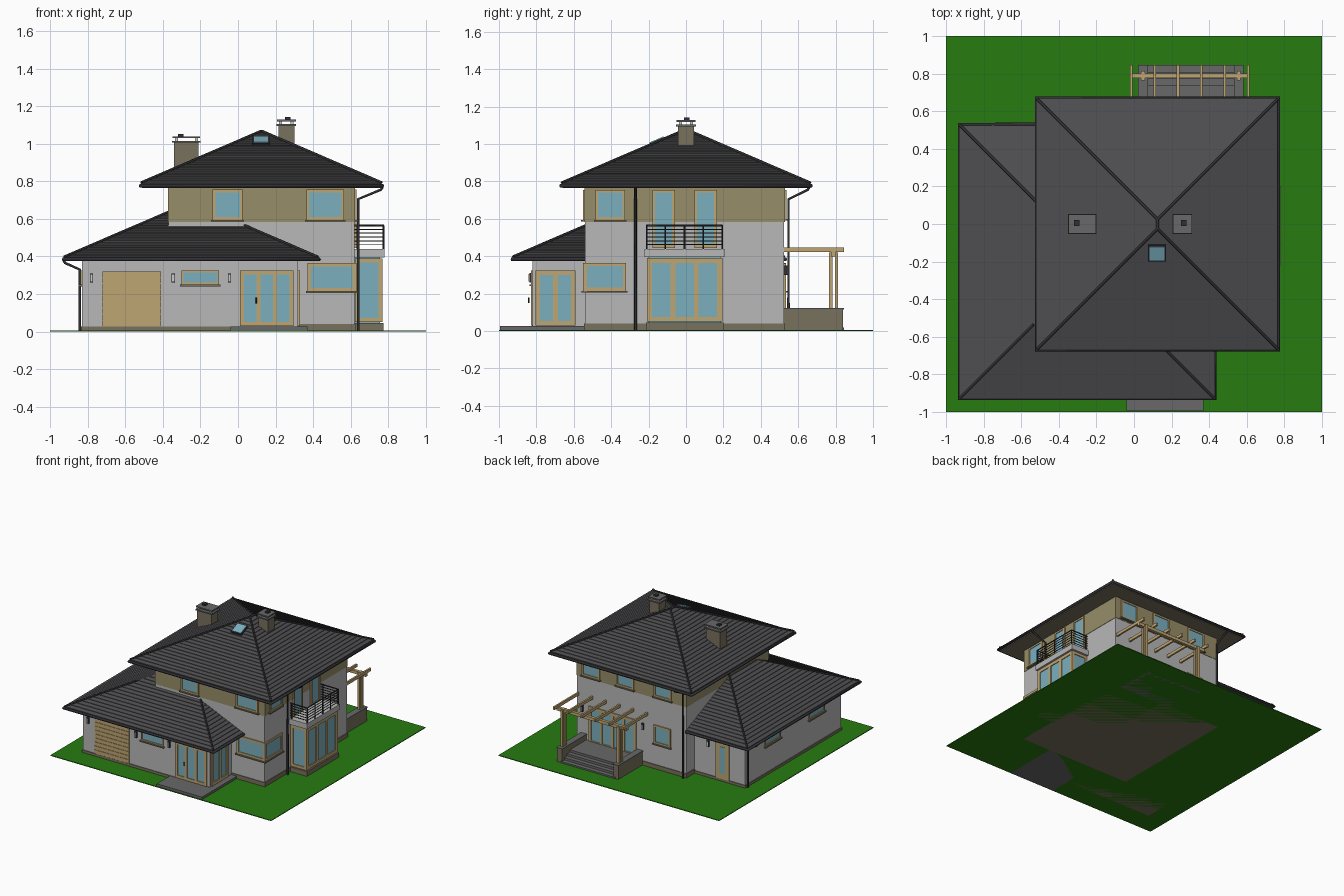
import bpy, bmesh

if "Cube" in bpy.data.objects:
    bpy.data.objects.remove(bpy.data.objects["Cube"])

MATS = {}
for key, col in dict(grass=(.02, .2, .005), tile=(.075, .075, .08), plinth=(.19, .165, .11),
                     olive=(.31, .27, .14), wood=(.52, .38, .17), glass=(.2, .43, .52),
                     dark=(.03, .03, .035), paving=(.14, .14, .14), wall=(.48, .48, .48)).items():
    MATS[key] = bpy.data.materials.new(key)
    MATS[key].diffuse_color = (*col, 1)


def finish(name, data, mat):
    ob = bpy.data.objects.new(name, data)
    bpy.context.collection.objects.link(ob)
    if mat:
        data.materials.append(MATS[mat])
    return ob


def box(name, x0, x1, y0, y1, z0, z1, mat=None):
    bm = bmesh.new()
    bmesh.ops.create_cube(bm, size=1)
    for v in bm.verts:
        v.co = ((x0 + x1) / 2 + v.co.x * (x1 - x0), (y0 + y1) / 2 + v.co.y * (y1 - y0),
                (z0 + z1) / 2 + v.co.z * (z1 - z0))
    me = bpy.data.meshes.new(name)
    bm.to_mesh(me)
    bm.free()
    return finish(name, me, mat)


def tube(name, pts, r, mat="dark", closed=False):
    cu = bpy.data.curves.new(name, 'CURVE')
    cu.dimensions, cu.bevel_depth, cu.bevel_resolution = '3D', r, 1
    cu.use_fill_caps = True
    sp = cu.splines.new('POLY')
    sp.points.add(len(pts) - 1)
    for p, co in zip(sp.points, pts):
        p.co = (*co, 1)
    sp.use_cyclic_u = closed
    return finish(name, cu, mat)


def on_wall(name, side, pos, a0, a1, z0, z1, out, mat, inn=.01):
    """Box lying on a wall; side is the axis and direction the wall faces."""
    s = -1 if side[0] == '-' else 1
    d0, d1 = sorted((pos - s * inn, pos + s * out))
    if side[1] == 'y':
        return box(name, a0, a1, d0, d1, z0, z1, mat)
    return box(name, d0, d1, a0, a1, z0, z1, mat)


def window(name, side, pos, a0, a1, z0, z1, panes=1, b=.014, sill=True):
    on_wall(name + "_glass", side, pos, a0 + b / 2, a1 - b / 2, z0 + b / 2, z1 - b / 2, .003, "glass")
    for i, z in enumerate((z0, z1 - b)):
        on_wall(f"{name}_rail_{i}", side, pos, a0, a1, z, z + b, .009, "wood")
    for i in range(panes + 1):
        a = a0 + (a1 - a0 - b) * i / panes
        on_wall(f"{name}_stile_{i}", side, pos, a, a + b, z0, z1, .009, "wood")
    if sill:
        on_wall(name + "_sill", side, pos, a0 - .008, a1 + .008, z0 - .01, z0, .018, "plinth")


def lamp(name, side, pos, a, z):
    on_wall(name + "_case", side, pos, a - .009, a + .009, z, z + .05, .018, "dark")
    on_wall(name + "_light", side, pos, a - .006, a + .006, z + .006, z + .044, .021, None)


SLOPE = .43


def hip_roof(name, x0, x1, y0, y1, z, courses):
    """Hipped roof with overlapping tile courses."""
    half = min(x1 - x0, y1 - y0) / 2
    rings = [(0, z - .018)]
    for k in range(courses):
        d0, d1 = half * .985 * k / courses, half * .985 * (k + 1) / courses
        rings += [(d0, z + SLOPE * d0 + .004), (d1, z + SLOPE * d1)]
    bm = bmesh.new()
    loops = [[bm.verts.new(p) for p in ((x0 + d, y0 + d, h), (x1 - d, y0 + d, h),
                                        (x1 - d, y1 - d, h), (x0 + d, y1 - d, h))] for d, h in rings]
    for a, b in zip(loops, loops[1:]):
        for i in range(4):
            j = (i + 1) % 4
            bm.faces.new((a[i], a[j], b[j], b[i]))
    bm.faces.new(loops[-1])
    bm.faces.new(loops[0][::-1])
    me = bpy.data.meshes.new(name)
    bm.to_mesh(me)
    bm.free()
    return finish(name, me, "tile")


def hip_cap(name, x, y, z, sx, sy, run):
    tube(name, [(x, y, z + .005), (x + sx * run, y + sy * run, z + .005 + SLOPE * run)], .007)


# Ground, entrance step
box("lawn", -1, 1, -1, 1, 0, .006, "grass")
box("entrance_step", -.04, .37, -.995, -.53, 0, .026, "paving")

# Wall volumes with plinths
box("main_plinth", -.375, .625, -.545, .53, 0, .04, "plinth")
box("main_walls", -.37, .62, -.54, .525, .03, .585, "wall")
box("upper_band", -.373, .623, -.543, .528, .583, .775, "olive")
box("garage_plinth", -.835, .32, -.825, .425, 0, .027, "plinth")
box("garage_walls", -.83, .32, -.82, .42, .02, .385, "wall")

# Roofs, soffits and hip caps
hip_roof("main_roof", -.515, .765, -.665, .665, .788, 22)
box("main_soffit", -.51, .76, -.66, .66, .764, .772, "plinth")
low = hip_roof("lower_roof", -.925, .425, -.925, .525, .393, 22)
cutter = box("roof_cutter", -.362, .7, -.532, .7, .2, 1)
cutter.hide_render = True
cutter.hide_viewport = True
cut = low.modifiers.new("cut", 'BOOLEAN')
cut.operation, cut.object, cut.solver = 'DIFFERENCE', cutter, 'EXACT'
for sx in (-1, 1):
    for sy in (-1, 1):
        hip_cap("main_hip_cap", .125 - sx * .64, sy * -.665, .788, sx, sy, .64)
tube("main_ridge_cap", [(.125, -.03, 1.066), (.125, .03, 1.066)], .009)
hip_cap("lower_hip_cap_front_left", -.925, -.925, .393, 1, 1, .39)
hip_cap("lower_hip_cap_back_left", -.925, .525, .393, 1, -1, .56)
hip_cap("lower_hip_cap_front_right", .425, -.925, .393, -1, 1, .39)

# Gutters and downpipes
tube("main_gutter", [(-.52, -.67, .776), (.77, -.67, .776), (.77, .67, .776), (-.52, .67, .776)], .011, closed=True)
tube("lower_gutter", [(-.37, .53, .384), (-.93, .53, .384), (-.93, -.93, .384), (.43, -.93, .384),
                      (.43, -.54, .384)], .011)
tube("downpipe_right", [(.77, -.27, .77), (.76, -.27, .755), (.64, -.27, .705), (.64, -.27, 0)], .008)
tube("downpipe_back", [(-.355, .66, .77), (-.355, .65, .755), (-.355, .548, .705), (-.355, .548, 0)], .008)
tube("downpipe_garage", [(-.93, .40, .38), (-.92, .40, .365), (-.842, .40, .33), (-.842, .40, 0)], .008)

# Chimneys
for n, x0, x1, zt in (("left", -.34, -.21, 1.005), ("right", .215, .3, 1.095)):
    box(f"chimney_{n}", x0, x1, -.043, .043, .8, zt, "plinth")
    box(f"chimney_{n}_collar", x0 - .01, x1 + .01, -.053, .053, zt, zt + .01, "paving")
    for cx in (x0 + .012, x1 - .012):
        for cy in (-.03, .03):
            box(f"chimney_{n}_post", cx - .008, cx + .008, cy - .008, cy + .008, zt + .01, zt + .026)
    box(f"chimney_{n}_cap", x0 - .008, x1 + .008, -.05, .05, zt + .024, zt + .034, "paving")
    c = x0 + .035 if n == "left" else x1 - .035
    box(f"chimney_{n}_vent", c - .014, c + .014, -.01, .02, zt + .034, zt + .046, "dark")

# Skylight
for n, m, w, t in (("frame", "dark", .048, .012), ("pane", "glass", .04, .017)):
    sk = box("skylight_" + n, -w, w, -w, w, -.01, t, m)
    sk.location = (.122, -.152, .788 + SLOPE * (.665 - .152))
    sk.rotation_euler.x = .406

# Front openings
on_wall("garage_door", '-y', -.82, -.72, -.41, .027, .32, .004, "wood")
for i in range(9):
    z = .03 + i * .0325
    on_wall(f"garage_door_plank_{i}", '-y', -.82, -.72, -.41, z, z + .029, .008, "wood")
window("garage_window", '-y', -.82, -.30, -.10, .25, .325, b=.01)
for i, x in enumerate((-.78, -.345, -.045)):
    lamp(f"front_lamp_{i}", '-y', -.82, x, .26)
window("entrance_front", '-y', -.82, .01, .295, .03, .325, 3, .022, False)
window("entrance_side", '+x', .32, -.805, -.59, .03, .325, 2, .025, False)
tube("door_handle", [(.097, -.84, .15), (.097, -.84, .18)], .004)
window("upper_front_left", '-y', -.543, -.135, .025, .595, .755)
window("upper_front_right", '-y', -.543, .365, .565, .595, .755)
window("corner_front", '-y', -.54, .37, .63, .215, .365, 1, .018)
window("corner_side", '+x', .62, -.55, -.32, .215, .365, 1, .018)

# Right side openings
window("upper_right", '+x', .623, -.485, -.325, .595, .755)
for n, y in (("front", -.18), ("back", .045)):
    window("balcony_door_" + n, '+x', .623, y, y + .12, .445, .755, 1, .014, False)

# Bay window with balcony on top
box("bay_plinth", .6, .775, -.215, .2, 0, .045, "plinth")
box("bay_body", .6, .757, -.2, .185, .04, .4, "glass")
window("bay_front", '+x', .76, -.208, .193, .05, .39, 3, .026, False)
window("bay_near_side", '-y', -.2, .622, .769, .05, .39, 1, .022, False)
window("bay_far_side", '+y', .185, .622, .769, .05, .39, 1, .022, False)
box("balcony_slab", .6, .78, -.222, .205, .395, .44, "wall")
for i in range(6):
    z, r = .462 + i * .0205, .005 if i == 5 else .003
    tube(f"railing_bar_{i}", [(.62, -.21, z), (.774, -.21, z), (.774, .193, z), (.62, .193, z)], r)
for i, (x, y) in enumerate([(.774, y) for y in (-.21, -.11, -.008, .093, .193)] + [(.635, -.21), (.635, .193)]):
    tube(f"railing_post_{i}", [(x, y, .43), (x, y, .565)], .005)

# Back and left openings
window("terrace_doors", '+y', .525, .08, .51, .06, .36, 4, .022, False)
window("back_window", '+y', .525, -.23, -.08, .215, .365)
for i, x in enumerate((-.24, .1, .41)):
    window(f"upper_back_{i}", '+y', .528, x, x + .16, .6, .755)
for i, x in enumerate((.02, .57)):
    lamp(f"terrace_lamp_{i}", '+y', .525, x, .3)
on_wall("garage_back_door", '+y', .42, -.69, -.57, .027, .325, .01, "wood")
on_wall("garage_back_door_pane", '+y', .42, -.655, -.605, .07, .29, .013, "glass")
lamp("garage_back_lamp", '+y', .42, -.5, .26)
for i, y in enumerate((-.6, -.03)):
    window(f"garage_left_window_{i}", '-x', -.83, y, y + .2, .25, .325, b=.01)

# Terrace with steps and pergola
box("terrace_floor", .04, .57, .52, .74, 0, .075, "paving")
for i in range(3):
    box(f"terrace_step_{i}", .05, .55, .74 + i * .035, .775 + i * .035, 0, .056 - i * .019, "paving")
for n, x in (("left", .025), ("right", .535)):
    box(f"terrace_wall_{n}", x, x + .045, .52, .84, 0, .115, "plinth")
    box(f"terrace_coping_{n}", x - .004, x + .049, .52, .845, .115, .123, "paving")
    for y in (.764, .796):
        box(f"pergola_post_{n}", x + .013, x + .033, y, y + .018, .12, .42, "wood")
box("pergola_beam", -.02, .615, .776, .8, .4, .425, "wood")
for i in range(6):
    x = -.015 + i * .1245
    box(f"pergola_rafter_{i}", x - .007, x + .007, .52, .845, .423, .447, "wood")

for m in bpy.data.materials:
    if m.users and not m.is_grease_pencil:
        m.use_nodes = True
        m.node_tree.nodes["Principled BSDF"].inputs["Base Color"].default_value = m.diffuse_color
